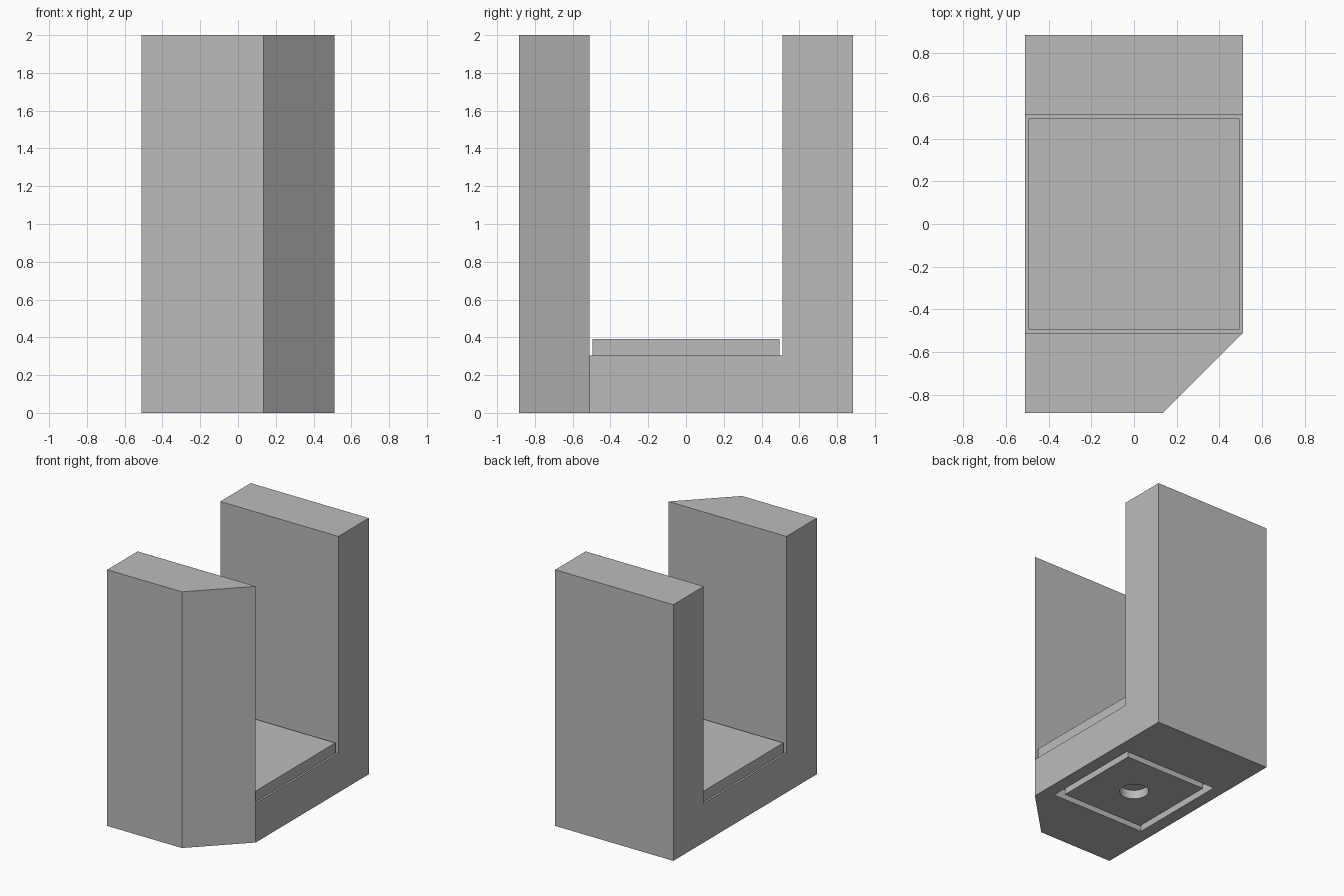
import bpy
import bmesh

cube = bpy.data.objects.get("Cube")
if cube:
    bpy.data.objects.remove(cube, do_unlink=True)

grey = bpy.data.materials.new("plain_grey")
grey.use_nodes = True
grey.diffuse_color = (0.5, 0.5, 0.5, 1)
grey.node_tree.nodes["Principled BSDF"].inputs["Base Color"].default_value = (0.5, 0.5, 0.5, 1)


def prism(name, outline, z0, z1):
    """Extrude a flat outline upward from z0 to z1."""
    bm = bmesh.new()
    base = bm.faces.new([bm.verts.new((x, y, z0)) for x, y in outline])
    top = bmesh.ops.extrude_face_region(bm, geom=[base])["geom"]
    verts = [g for g in top if isinstance(g, bmesh.types.BMVert)]
    bmesh.ops.translate(bm, verts=verts, vec=(0, 0, z1 - z0))
    bmesh.ops.recalc_face_normals(bm, faces=bm.faces)
    mesh = bpy.data.meshes.new(name)
    bm.to_mesh(mesh)
    bm.free()
    mesh.materials.append(grey)
    obj = bpy.data.objects.new(name, mesh)
    bpy.context.collection.objects.link(obj)
    return obj


def rect(hx, hy):
    return [(-hx, -hy), (hx, -hy), (hx, hy), (-hx, hy)]


def cut(target, cutter):
    """Subtract the cutter, then discard it."""
    cutter.hide_render = True
    mod = target.modifiers.new("cut", 'BOOLEAN')
    mod.operation = 'DIFFERENCE'
    mod.solver = 'EXACT'
    mod.object = cutter
    bpy.context.view_layer.objects.active = target
    bpy.ops.object.modifier_apply(modifier=mod.name)
    bpy.data.objects.remove(cutter, do_unlink=True)


W, L, GAP, FLOOR = 0.51, 0.885, 0.51, 0.305
GROOVE = 0.08

# Body: chamfered footprint with a wide slot leaving two tall walls
body = prism("body", [(-W, -L), (0.135, -L), (W, -GAP), (W, L), (-W, L)], 0, 2)
cut(body, prism("slot_cutter", rect(1, GAP), FLOOR, 2.5))

# Square recess underneath, partly filled by a plate so a groove remains
cut(body, prism("recess_cutter", rect(0.41, 0.41), -0.2, GROOVE))
plate = prism("underside_plate", rect(0.355, 0.355), 0, GROOVE + 0.01)

# Round blind hole in the middle of the plate
bpy.ops.mesh.primitive_cylinder_add(vertices=48, radius=0.105, depth=0.2,
                                    location=(0, 0, -0.03))
hole = bpy.context.object
hole.data.materials.append(grey)
cut(plate, hole)

# Raised pad on the slot floor
prism("floor_pad", rect(0.495, 0.495), FLOOR, 0.39)
